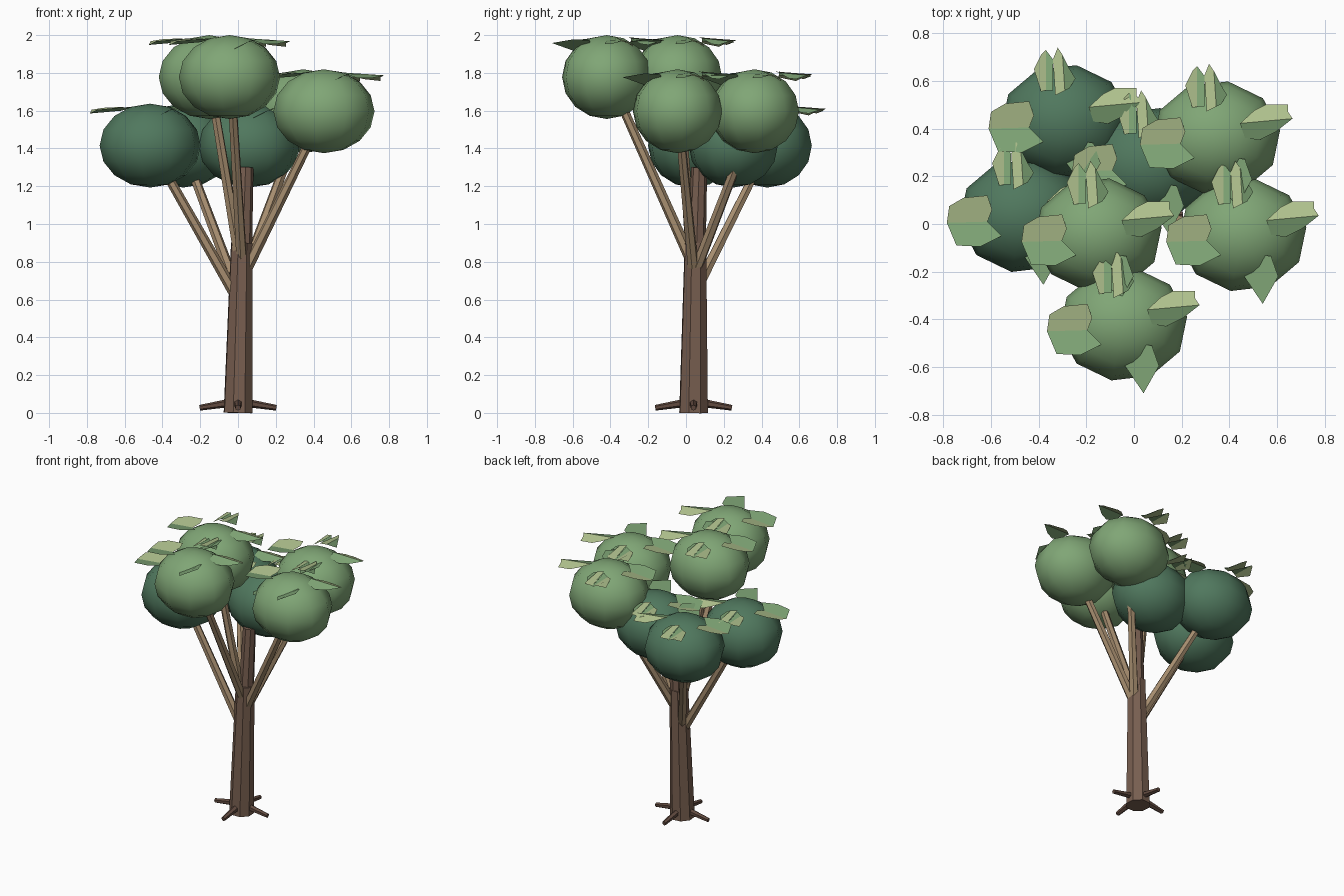
import bpy, bmesh, math
from mathutils import Vector, Matrix

cube = bpy.data.objects.get("Cube")
if cube:
    bpy.data.objects.remove(cube, do_unlink=True)


def material(name, rgb):
    lin = [(c / 255 / 12.92) if c < 10 else ((c / 255 + 0.055) / 1.055) ** 2.4 for c in rgb]
    m = bpy.data.materials.new(name)
    m.use_nodes = True
    m.diffuse_color = (*lin, 1)
    m.node_tree.nodes["Principled BSDF"].inputs["Base Color"].default_value = (*lin, 1)
    return m


BARK = material("bark brown", (120, 95, 80))
ROOT = material("root brown", (98, 75, 64))
BRANCH = material("branch tan", (165, 140, 110))
LIGHT = material("light foliage green", (128, 166, 118))
DARK = material("dark foliage green", (80, 120, 94))
YELLOW = material("yellow leaf green", (176, 194, 142))


def finish(bm, name, mats):
    me = bpy.data.meshes.new(name)
    bm.to_mesh(me)
    bm.free()
    ob = bpy.data.objects.new(name, me)
    bpy.context.collection.objects.link(ob)
    for m in mats:
        me.materials.append(m)
    return ob


def limb(name, start, end, r1, r2, mat, sides=6):
    """Tapered cylinder between two points."""
    a, b = Vector(start), Vector(end)
    d = b - a
    bm = bmesh.new()
    bmesh.ops.create_cone(bm, cap_ends=True, segments=sides, radius1=r1, radius2=r2, depth=d.length)
    bm.transform(Matrix.Translation((a + b) / 2) @ d.to_track_quat('Z', 'Y').to_matrix().to_4x4())
    return finish(bm, name, [mat])


# Trunk with a slimmer stem above
limb("trunk", (0, 0.04, 0), (0.02, 0.05, 0.9), 0.08, 0.06, BARK, 8)
limb("upper_stem", (0.02, 0.05, 0.7), (0.04, 0.07, 1.3), 0.052, 0.042, BARK, 8)

# Four roots spreading from the base
for i in range(4):
    c, s = round(math.cos(i * math.pi / 2)), round(math.sin(i * math.pi / 2))
    limb(f"root_{i + 1}", (0.05 * c, 0.04 + 0.05 * s, 0.052),
         (0.203 * c, 0.04 + 0.203 * s, 0.027), 0.022, 0.015, ROOT)

# Branches, each reaching into a foliage ball
branches = [
    ((0.00, 0.04, 0.60), (-0.41, 0.04, 1.32)),
    ((-0.01, 0.06, 0.66), (-0.25, 0.38, 1.30)),
    ((0.01, 0.03, 0.80), (-0.13, -0.03, 1.65)),
    ((0.02, 0.03, 0.80), (-0.03, -0.35, 1.65)),
    ((0.04, 0.04, 0.75), (0.40, -0.03, 1.48)),
    ((0.04, 0.05, 0.75), (0.30, 0.32, 1.45)),
]
for i, (a, b) in enumerate(branches):
    limb(f"branch_{i + 1}", a, b, 0.03, 0.024, BRANCH)

# Leaf blades around a ball: (colour index, outline as offsets in hundredths)
# colour 0 = green, 1 = yellow green
blades = [
    # right-hand leaf, a shallow valley
    (1, [(-32, -3, 17), (-31, 4, 19), (-25, 7.5, 20), (-15, 8.5, 20.5), (-13, 2.5, 20), (-15, -2.5, 18.5)]),
    (0, [(-32, -3, 17), (-15, -2.5, 18.5), (-9, -8.5, 20.5), (-18, -13, 20), (-28, -12.5, 19)]),
    # left-hand leaf, a shallow ridge
    (1, [(10, 6, 20.5), (16, 11.5, 18.5), (21, 14, 17), (30, 14, 16), (30, 11, 18), (32, 8, 19)]),
    (0, [(10, 6, 20.5), (32, 8, 19), (25, 2.5, 17.5), (18, -1, 17.5), (12, 0, 19.5)]),
    # front leaf, a tilted single blade
    (0, [(-1, -15, 13), (5, -8, 16), (12, -9, 19.5), (15, -17.5, 20), (8.5, -29, 18)]),
    # back leaf, folded into pleats
    (1, [(-13, 22, 16), (-10, 28, 19), (-8, 30, 18.5), (-8, 13, 19), (-10, 12.5, 18)]),
    (0, [(-8, 30, 18.5), (-5, 26, 17), (-5, 13, 21), (-8, 13, 19)]),
    (1, [(-5, 26, 17), (-3, 31, 19.5), (-1, 28, 19), (0, 13, 20.5), (-4, 11, 21)]),
    (0, [(-1, 28, 19), (2, 22, 17), (4.5, 18, 17.5), (2, 14, 20), (0, 13, 20.5)]),
]

# Foliage balls with their leaves
balls = [
    (-0.045, -0.42, 1.778, LIGHT), (-0.152, -0.045, 1.778, LIGHT),
    (0.455, -0.045, 1.597, LIGHT), (0.345, 0.362, 1.597, LIGHT),
    (-0.465, 0.035, 1.415, DARK), (-0.29, 0.43, 1.415, DARK), (0.06, 0.25, 1.415, DARK),
]
for i, (x, y, z, mat) in enumerate(balls):
    bm = bmesh.new()
    bmesh.ops.create_uvsphere(bm, u_segments=10, v_segments=8, radius=1)
    bm.transform(Matrix.Translation((x, y, z)) @ Matrix.Diagonal((0.27, 0.24, 0.222, 1))
                 @ Matrix.Rotation(math.radians(25.5), 4, 'Z'))
    for f in bm.faces:
        f.smooth = True
    finish(bm, f"foliage_ball_{i + 1}", [mat])

    bm = bmesh.new()
    for colour, outline in blades:
        f = bm.faces.new([bm.verts.new((x + a / 100, y + b / 100, z + c / 100)) for a, b, c in outline])
        f.normal_update()
        if f.normal.z < 0:
            f.normal_flip()
        f.material_index = colour
    finish(bm, f"leaves_{i + 1}", [LIGHT, YELLOW])
